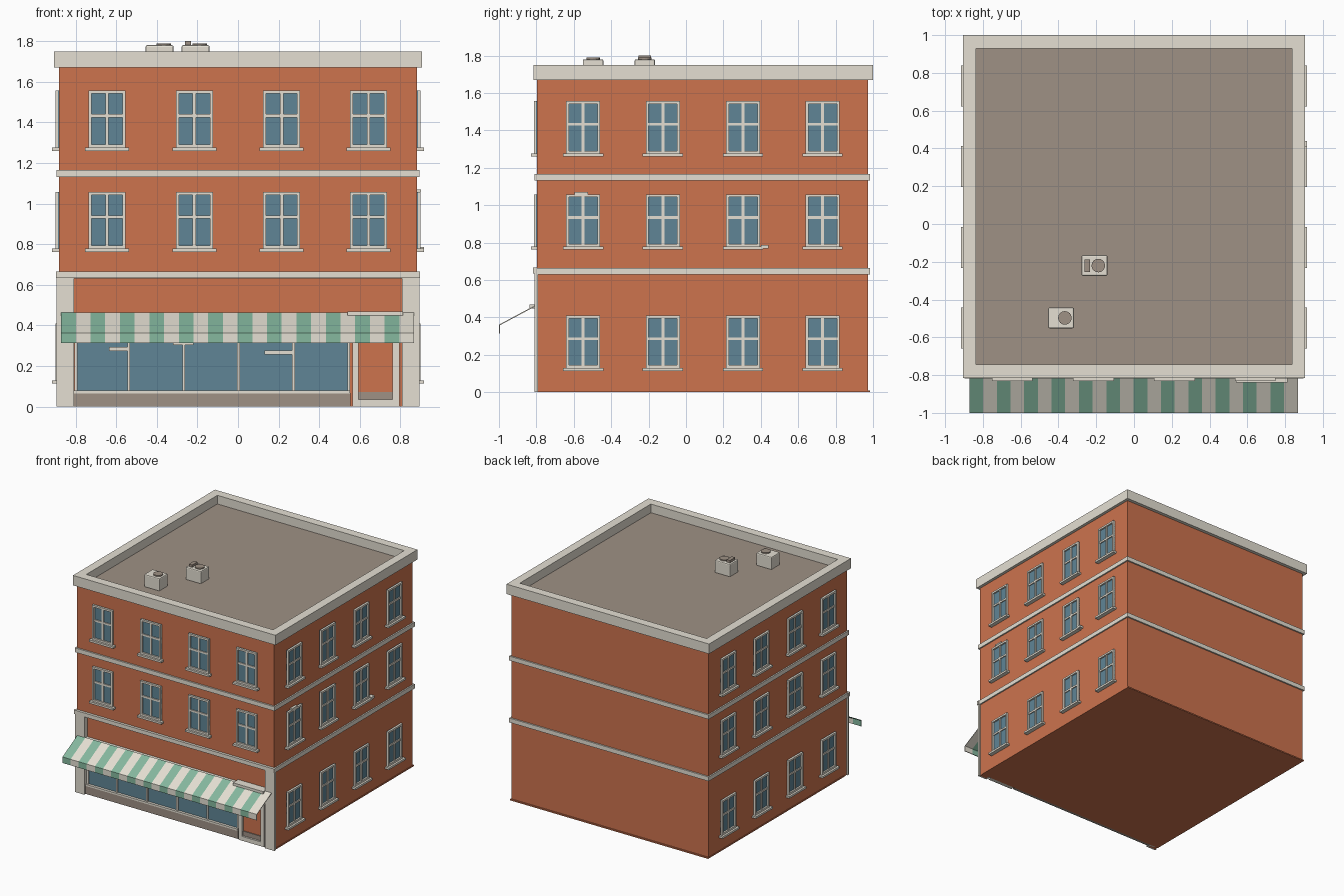
import bpy, bmesh, math
from mathutils import Matrix, Vector

old = bpy.data.objects.get("Cube")
if old:
    bpy.data.objects.remove(old, do_unlink=True)


def material(name, rgb):
    m = bpy.data.materials.new(name)
    m.use_nodes = True
    m.diffuse_color = (*rgb, 1)
    bsdf = m.node_tree.nodes["Principled BSDF"]
    bsdf.inputs["Base Color"].default_value = (*rgb, 1)
    bsdf.inputs["Roughness"].default_value = 0.8
    return m


brick = material("brick", (0.61, 0.172, 0.076))
stone = material("stone", (0.78, 0.74, 0.65))
glass = material("glass", (0.115, 0.235, 0.305))
green = material("awning_green", (0.235, 0.48, 0.345))
roof = material("roof_brown", (0.345, 0.285, 0.235))


def add_box(bm, x, y, z, mat=0):
    """Box from three (low, high) ranges."""
    mid = Vector([(a + b) / 2 for a, b in (x, y, z)])
    size = Vector([b - a for a, b in (x, y, z)])
    made = bmesh.ops.create_cube(bm, size=1,
                                 matrix=Matrix.Translation(mid) @ Matrix.Diagonal((*size, 1)))
    for f in {f for v in made["verts"] for f in v.link_faces}:
        f.material_index = mat


def to_mesh(name, bm, mats):
    mesh = bpy.data.meshes.new(name)
    bm.to_mesh(mesh)
    bm.free()
    for m in mats:
        mesh.materials.append(m)
    return mesh


def place(name, mesh, loc=(0, 0, 0), turn=0):
    ob = bpy.data.objects.new(name, mesh)
    ob.location = loc
    ob.rotation_euler.z = turn
    bpy.context.collection.objects.link(ob)
    return ob


def boxes(name, mat, *ranges):
    bm = bmesh.new()
    for r in ranges:
        add_box(bm, *r)
    return place(name, to_mesh(name, bm, [mat]))


def bevel(ob, width):
    mod = ob.modifiers.new("soft_edge", "BEVEL")
    mod.width = width
    mod.segments = 2


# Building dimensions
W, FRONT, BACK = 0.882, -0.797, 0.973
SHOP = -0.77          # recessed shop wall
BAND = 0.63           # top of the shop floor

# Brick walls: full upper block, recessed ground floor with corner piers
boxes("upper_walls", brick, ((-W, W), (FRONT, BACK), (BAND, 1.672)))
boxes("ground_walls", brick,
      ((-W, W), (SHOP, BACK), (0, BAND)),
      ((-W, -0.82), (FRONT, SHOP), (0, BAND)),
      ((0.82, W), (FRONT, SHOP), (0, BAND)))
boxes("wall_foot", brick, ((-W - 0.004, W + 0.004), (SHOP, BACK + 0.01), (0, 0.01)))

# String courses around the building
for label, z in (("lower", BAND), ("upper", 1.131)):
    boxes(label + "_string_course", stone,
          ((-0.893, 0.893), (-0.81, 0.985), (z, z + 0.035)))

# Cornice with a sunken roof deck
bm = bmesh.new()
add_box(bm, (-0.906, 0.906), (-0.815, 1.0), (1.67, 1.75))
top = max(bm.faces, key=lambda f: f.calc_center_median().z)
bmesh.ops.inset_region(bm, faces=[top], thickness=0.07, use_even_offset=True)
sunk = bmesh.ops.extrude_face_region(bm, geom=[top])
bmesh.ops.delete(bm, geom=[top], context="FACES_ONLY")
bmesh.ops.translate(bm, vec=(0, 0, -0.07),
                    verts=[v for v in sunk["geom"] if isinstance(v, bmesh.types.BMVert)])
for f in sunk["geom"]:
    if isinstance(f, bmesh.types.BMFace):
        f.material_index = 1
bmesh.ops.recalc_face_normals(bm, faces=bm.faces)
place("cornice_and_roof", to_mesh("cornice_and_roof", bm, [stone, roof]))

# Sash window, facing -y, with the bottom of its sill at the origin
bm = bmesh.new()
half, rim, low, high = 0.091, 0.015, 0.016, 0.296
add_box(bm, (-half, half), (-0.004, 0.01), (low, high), 1)
for s in (-1, 1):
    x = sorted((s * half, s * (half - rim)))
    add_box(bm, x, (-0.017, 0), (low, high))
add_box(bm, (-half, half), (-0.017, 0), (high - rim, high))
add_box(bm, (-half, half), (-0.017, 0), (low, low + rim))
add_box(bm, (-0.008, 0.008), (-0.012, 0), (low, high))
add_box(bm, (-half + rim, half - rim), (-0.012, 0), (0.165, 0.18))
add_box(bm, (-0.108, 0.108), (-0.033, 0), (0, low))
window = to_mesh("window", bm, [stone, glass])

for z in (0.762, 1.26):
    for x in (-0.645, -0.215, 0.215, 0.642):
        place("front_window", window, (x, FRONT, z))
for z in (0.114, 0.762, 1.26):
    for y in (-0.55, -0.124, 0.305, 0.73):
        place("left_window", window, (W, y, z), math.pi / 2)
        place("right_window", window, (-W, y, z), -math.pi / 2)

# Small loose ledges beside two windows on the left wall
boxes("left_wall_ledges", stone,
      ((W, W + 0.02), (-0.595, -0.525), (1.058, 1.07)),
      ((W, W + 0.033), (0.4, 0.44), (0.768, 0.786)))

# Shop front: pilasters, fascia and stall riser
for s in (-1, 1):
    boxes("pilaster", stone,
          (sorted((s * 0.808, s * 0.893)), (-0.81, FRONT + 0.005), (0, BAND)),
          (sorted((s * 0.808, s * 0.86)), (-0.81, SHOP), (0, BAND)))
boxes("shop_fascia", stone, ((-0.897, 0.897), (-0.818, FRONT), (BAND + 0.004, 0.666)))
boxes("stall_riser", roof, ((-0.82, 0.555), (-0.792, SHOP), (0, 0.068)))

# Shop window with mullions
boxes("shop_glass", glass, ((-0.8, 0.545), (SHOP - 0.005, SHOP), (0.07, 0.45)))
bars = [((x - 0.007, x + 0.007), (-0.784, SHOP), (0.07, 0.45))
        for x in (-0.798, -0.538, -0.267, 0.003, 0.273, 0.545)]
bars += [((-0.808, 0.552), (-0.796, SHOP), z) for z in ((0.066, 0.08), (0.44, 0.455))]
boxes("shop_window_frame", stone, *bars)
boxes("shop_window_catches", stone,
      *[(x, (-0.79, SHOP), (z, z + 0.02))
        for x, z in (((-0.635, -0.538), 0.275), ((-0.32, -0.22), 0.304), ((0.13, 0.27), 0.257))])

# Door with frame, kick plate and lintel
boxes("door_frame", stone,
      ((0.565, 0.594), (-0.8, SHOP), (0, 0.45)),
      ((0.762, 0.795), (-0.8, SHOP), (0, 0.45)),
      ((0.565, 0.795), (-0.8, SHOP), (0, 0.035)))
boxes("door_panel", brick, ((0.594, 0.762), (-0.778, SHOP), (0.035, 0.45)))
boxes("door_kick_plate", roof, ((0.594, 0.762), (-0.785, SHOP), (0.035, 0.072)))
boxes("door_lintel", stone, ((0.54, 0.812), (-0.838, SHOP), (0.447, 0.469)))

# Striped awning: sloped sheet with a hanging valance
bm = bmesh.new()
count, left, right = 24, -0.871, 0.867
section = [(-0.806, 0.462), (-0.997, 0.36), (-0.997, 0.313)]
rows = []
for i in range(count + 1):
    x = left + (right - left) * i / count
    rows.append([bm.verts.new((x, y, z)) for y, z in section])
for i in range(count):
    a, b = rows[i], rows[i + 1]
    for j in range(2):
        f = bm.faces.new((a[j], a[j + 1], b[j + 1], b[j]))
        f.material_index = i % 2
awning = place("awning", to_mesh("awning", bm, [green, stone]))
mod = awning.modifiers.new("cloth_thickness", "SOLIDIFY")
mod.thickness = 0.006
mod.offset = 0

# Rooftop vents: softened box and round fan
for x, y in ((-0.386, -0.497), (-0.209, -0.22)):
    vent = boxes("vent_box", stone,
                 ((x - 0.069, x + 0.069), (y - 0.055, y + 0.055), (1.675, 1.78)))
    bevel(vent, 0.008)
    bm = bmesh.new()
    bmesh.ops.create_cone(bm, cap_ends=True, segments=16, radius1=0.036, radius2=0.036,
                          depth=0.02, matrix=Matrix.Translation((x + 0.02, y, 1.779)))
    place("vent_fan", to_mesh("vent_fan", bm, [roof]))
boxes("vent_flap", roof, ((-0.262, -0.232), (-0.254, -0.187), (1.77, 1.8)))
